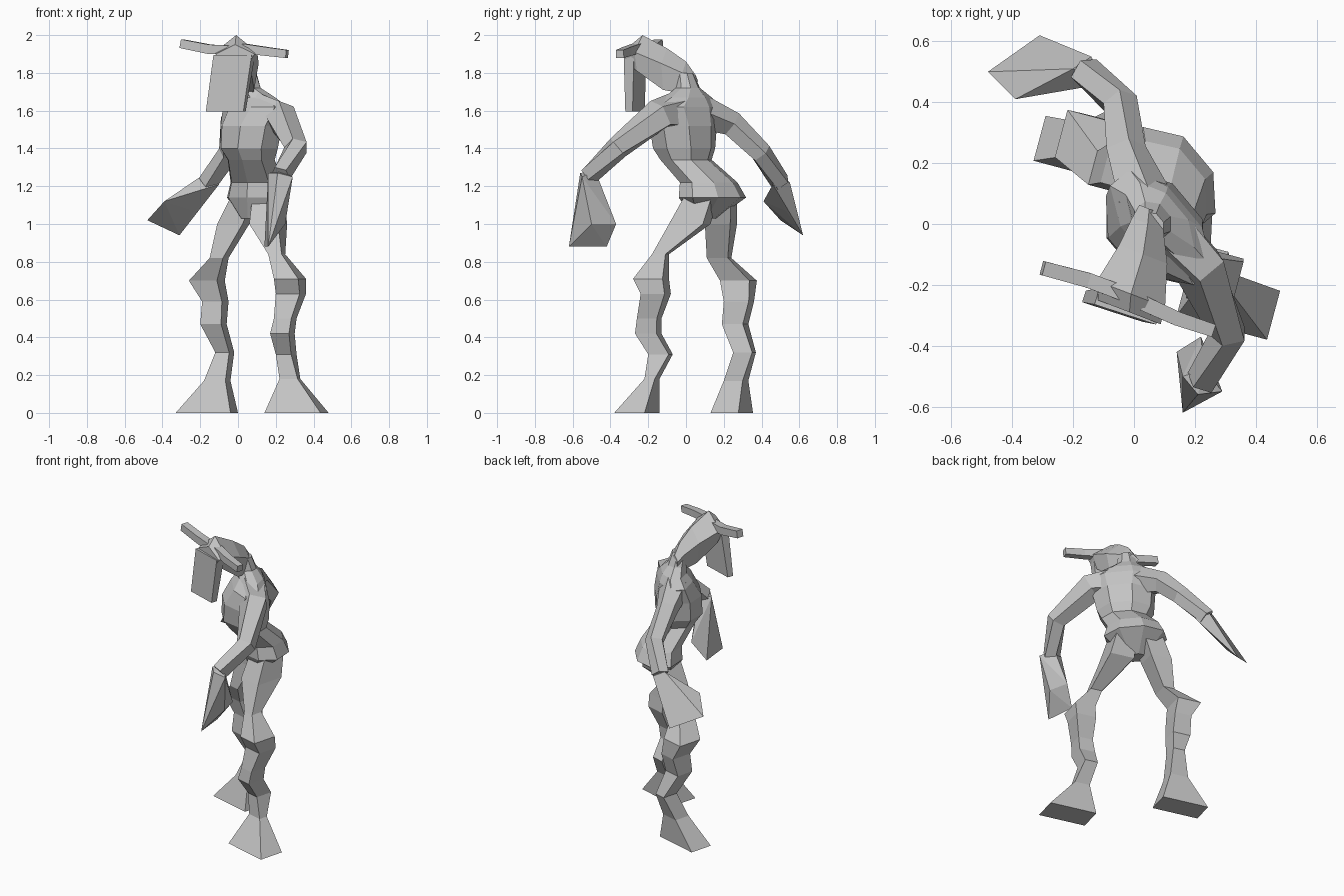
import bpy
import bmesh
from math import cos, sin, tau, radians
from mathutils import Vector

default_cube = bpy.data.objects.get("Cube")
if default_cube:
    bpy.data.objects.remove(default_cube, do_unlink=True)

grey = bpy.data.materials.new("stone_grey")
grey.use_nodes = True
GREY_VALUE = (0.55, 0.55, 0.55, 1)
grey.diffuse_color = GREY_VALUE
grey.node_tree.nodes["Principled BSDF"].inputs["Base Color"].default_value = GREY_VALUE


def finish(bm, name):
    """Turn a bmesh into a flat shaded object."""
    bmesh.ops.recalc_face_normals(bm, faces=bm.faces)
    mesh = bpy.data.meshes.new(name)
    bm.to_mesh(mesh)
    bm.free()
    mesh.materials.append(grey)
    obj = bpy.data.objects.new(name, mesh)
    bpy.context.collection.objects.link(obj)
    return obj


def loft(name, rings):
    """Skin a closed body through rings of equal point count."""
    bm = bmesh.new()
    loops = [[bm.verts.new(point) for point in ring] for ring in rings]
    for lower, upper in zip(loops, loops[1:]):
        count = len(lower)
        for i in range(count):
            j = (i + 1) % count
            bm.faces.new((lower[i], lower[j], upper[j], upper[i]))
    bm.faces.new(loops[0])
    bm.faces.new(loops[-1])
    return finish(bm, name)


def hull(name, points):
    bm = bmesh.new()
    for point in points:
        bm.verts.new(point)
    result = bmesh.ops.convex_hull(bm, input=bm.verts)
    bmesh.ops.delete(bm, geom=result["geom_interior"], context="VERTS")
    return finish(bm, name)


def box_ring(x_min, x_max, y_min, y_max, z, yaw):
    """Turned rectangle that exactly fills the given bounds."""
    c, s = cos(yaw), abs(sin(yaw))
    span_x, span_y = (x_max - x_min) / 2, (y_max - y_min) / 2
    scale = c * c - s * s
    wide = max((span_x * c - span_y * s) / scale, 0.02)
    deep = max((span_y * c - span_x * s) / scale, 0.02)
    centre = Vector(((x_min + x_max) / 2, (y_min + y_max) / 2, z))
    side = Vector((cos(yaw), sin(yaw), 0)) * wide
    back = Vector((-sin(yaw), cos(yaw), 0)) * deep
    return [centre + side * a + back * b
            for a, b in ((-1, -1), (1, -1), (1, 1), (-1, 1))]


def oval_ring(x, y, z, wide, deep, yaw, sides):
    ring = []
    for i in range(sides):
        angle = tau * (i + 0.5) / sides
        u, v = wide * cos(angle), deep * sin(angle)
        ring.append((x + u * cos(yaw) - v * sin(yaw),
                     y + u * sin(yaw) + v * cos(yaw), z))
    return ring


def tube(name, path, sides):
    """Tapered limb: each path entry is a position and a radius."""
    spots = [Vector(entry[:3]) for entry in path]
    rings = []
    for i, spot in enumerate(spots):
        ahead = spots[min(i + 1, len(spots) - 1)] - spots[max(i - 1, 0)]
        turn = ahead.to_track_quat("Z", "Y")
        ring = []
        for k in range(sides):
            angle = tau * (k + 0.5) / sides
            offset = Vector((cos(angle), sin(angle), 0)) * path[i][3]
            ring.append(spot + turn @ offset)
        rings.append(ring)
    return loft(name, rings)


# Legs with flared feet, from sole to hip
leg_yaw = radians(-15)
right_leg = [
    (-.33, 0, .13, .355, 0), (-.18, -.04, .2, .33, .17),
    (-.12, -.02, .25, .37, .32), (-.2, -.06, .19, .33, .47),
    (-.19, -.05, .2, .36, .59), (-.26, -.07, .18, .375, .7),
    (-.15, -.05, .11, .24, .82), (-.11, .06, .1, .27, 1),
    (-.02, .14, .08, .27, 1.18),
]
left_leg = [
    (.14, .48, -.38, -.14, 0), (.22, .33, -.22, -.14, .18),
    (.2, .31, -.2, -.07, .31), (.17, .3, -.27, -.13, .42),
    (.19, .31, -.26, -.13, .5), (.2, .36, -.24, -.08, .63),
    (.19, .36, -.28, -.09, .71), (.16, .25, -.18, -.09, .84),
    (.06, .26, -.09, .13, 1), (.08, .24, .01, .18, 1.18),
]
for name, bounds in (("right_leg", right_leg), ("left_leg", left_leg)):
    loft(name, [box_ring(*entry, leg_yaw) for entry in bounds])

# Pelvis, waist, chest and neck
body_yaw = radians(-50)
body = [
    (.07, .1, 1.03, .07, .05), (.105, .14, 1.14, .2, .15),
    (.1, .12, 1.22, .17, .13), (.07, 0, 1.34, .15, .12),
    (.06, -.01, 1.4, .18, .15), (.07, -.015, 1.52, .2, .15),
    (.09, -.01, 1.62, .23, .11), (.085, .01, 1.67, .15, .08),
    (.06, .01, 1.72, .07, .06), (.05, -.01, 1.8, .05, .05),
]
loft("torso", [oval_ring(*entry, body_yaw, 8) for entry in body])

# Arms
tube("right_arm", [(.03, .08, 1.59, .095), (-.03, .24, 1.53, .07),
                   (-.045, .395, 1.375, .06), (-.16, .5, 1.22, .055)], 5)
tube("left_arm", [(.12, -.05, 1.59, .11), (.22, -.14, 1.575, .09),
                  (.31, -.36, 1.405, .065), (.225, -.515, 1.26, .055)], 5)

# Blocky hands, wrist corners first and then the blunt end
hull("right_hand", [
    (-.2, .51, 1.25), (-.1, .46, 1.21), (-.14, .55, 1.22), (-.17, .46, 1.2),
    (-.31, .62, .94), (-.48, .5, 1.02), (-.39, .41, 1.12), (-.23, .53, 1.07)])
hull("left_hand", [
    (.16, -.5, 1.27), (.21, -.56, 1.27), (.29, -.55, 1.25), (.23, -.48, 1.28),
    (.16, -.62, .88), (.14, -.42, .88), (.22, -.37, 1), (.25, -.5, 1)])

# Ridged wedge skull, from nape to brow
head_yaw = radians(-21)
head_side = Vector((cos(head_yaw), sin(head_yaw), 0))
skull = []
for x, y, half, low, eave, ridge in (
        (.05, .05, .035, 1.69, 1.76, 1.79), (.045, 0, .055, 1.69, 1.8, 1.86),
        (.03, -.1, .085, 1.71, 1.85, 1.93), (-.01, -.23, .12, 1.81, 1.91, 2),
        (-.015, -.29, .11, 1.85, 1.9, 1.95)):
    middle = Vector((x, y, 0))
    skull.append([middle + head_side * half * side + Vector((0, 0, z))
                  for side, z in ((-.7, low), (-1, eave), (0, ridge),
                                  (1, eave), (.7, low))])
loft("head", skull)

# Long face plate hanging from the brow
face_yaw = radians(-18)
loft("face_plate", [box_ring(-.17, .04, -.32, -.22, 1.595, face_yaw),
                    box_ring(-.13, .09, -.33, -.21, 1.895, face_yaw)])

# Horns
tube("right_horn", [(-.03, -.23, 1.92, .035), (-.15, -.185, 1.925, .035),
                    (-.3, -.145, 1.955, .033)], 4)
tube("left_horn", [(.03, -.26, 1.93, .035), (.14, -.31, 1.915, .033),
                   (.26, -.35, 1.9, .03)], 4)
